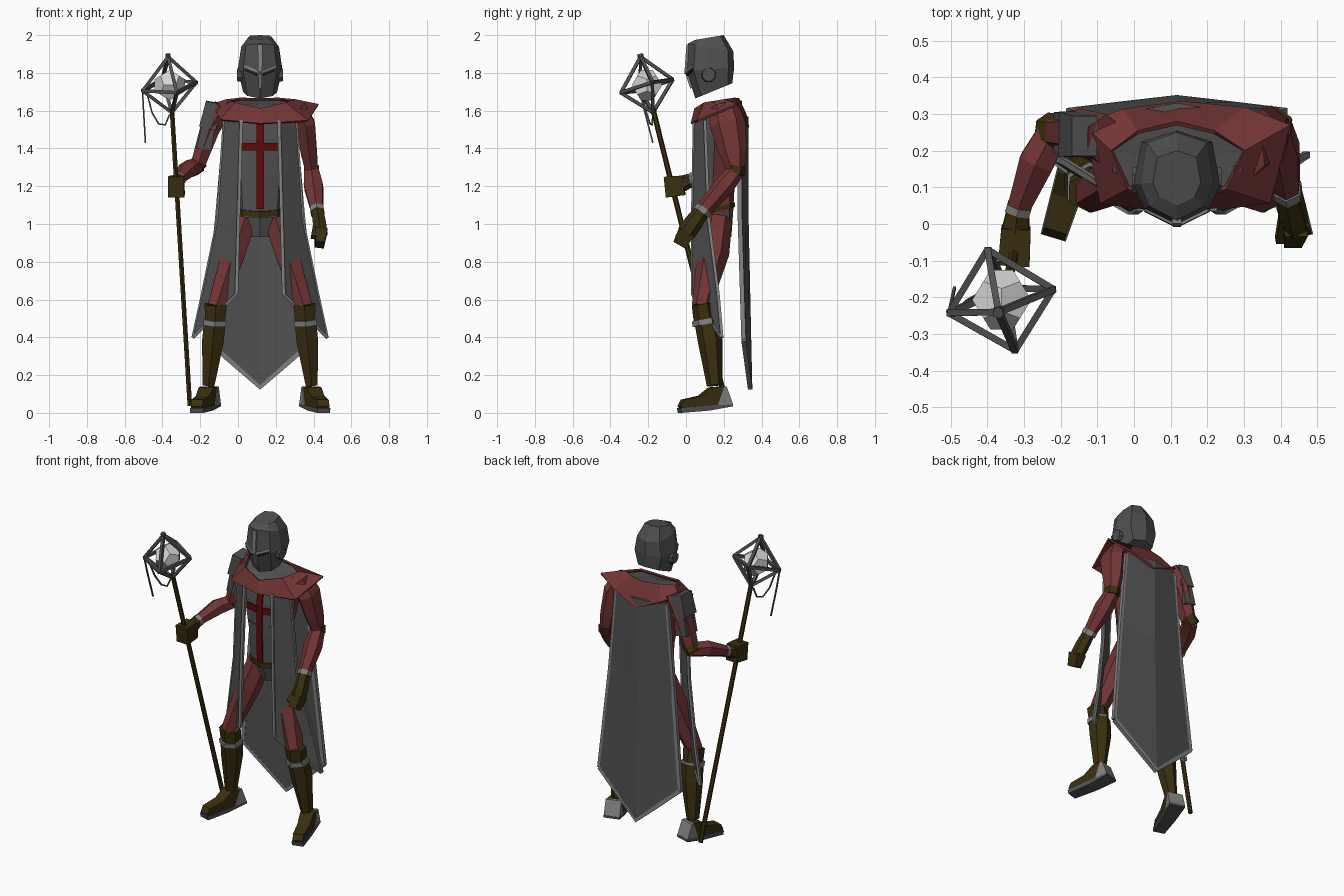
import bpy, bmesh, math
from mathutils import Vector

CX = 0.117  # body centre line


def material(name, r, g, b):
    m = bpy.data.materials.new(name)
    m.diffuse_color = (r, g, b, 1)
    return m


RED = material("red cloth", .17, .035, .035)
CROSS = material("dark red", .12, .003, .003)
GREY = material("charcoal cloth", .085, .085, .085)
STEEL = material("dark steel", .08, .08, .083)
TRIM = material("grey trim", .22, .22, .22)
LEATHER = material("brown leather", .042, .028, .005)
GEM = material("pale crystal", .68, .68, .68)
BLACK = material("dark slit", .01, .01, .01)


def mesh(name, verts, faces, mat, thick=0):
    me = bpy.data.meshes.new(name)
    me.from_pydata([tuple(v) for v in verts], [], faces)
    bm = bmesh.new()
    bm.from_mesh(me)
    bmesh.ops.recalc_face_normals(bm, faces=bm.faces)
    bm.to_mesh(me)
    bm.free()
    me.materials.append(mat)
    ob = bpy.data.objects.new(name, me)
    bpy.context.collection.objects.link(ob)
    if thick:
        s = ob.modifiers.new("thickness", 'SOLIDIFY')
        s.thickness, s.offset = thick, 0
    return ob


def loft(name, rings, mat, caps=True, closed=True, thick=0):
    n = len(rings[0])
    faces = [(r*n+i, r*n+(i+1) % n, (r+1)*n+(i+1) % n, (r+1)*n+i)
             for r in range(len(rings)-1) for i in range(n if closed else n-1)]
    if caps and closed:
        faces += [tuple(range(n)), tuple(range((len(rings)-1)*n, len(rings)*n))]
    return mesh(name, [p for r in rings for p in r], faces, mat, thick)


def limb(name, pts, mat, n=6):
    """Tube through (x, y, z, rx, ry) stations; four sides give a box section."""
    P = [Vector(p[:3]) for p in pts]
    t = (P[-1]-P[0]).normalized()
    ref = Vector((0, 1, 0)) if abs(t.y) < .8 else Vector((0, 0, 1))
    rings = []
    for i, p in enumerate(P):
        t = (P[min(i+1, len(P)-1)]-P[max(i-1, 0)]).normalized()
        u = ref.cross(t).normalized()
        v = t.cross(u)
        k = math.sqrt(2) if n == 4 else 1
        rings.append([p + u*pts[i][3]*k*math.cos(a) + v*pts[i][4]*k*math.sin(a)
                      for a in (2*math.pi*(j+.5)/n for j in range(n))])
    return loft(name, rings, mat)


def rod(name, pts, r, mat, n=4):
    return limb(name, [(*p, r, r) for p in pts], mat, n)


def ring8(zf, zb, hw, yf, yb):
    """Eight-sided body section with a front ridge, tilted from zf to zb."""
    half = [(0, 0), (.75, .16), (1, .42), (.82, .88), (0, 1)]
    pts = half + [(-x, y) for x, y in half[3:0:-1]]
    return [(CX+x*hw, yf+y*(yb-yf), zf+y*(zb-zf)) for x, y in pts]


# Helmet with ridge, brow bars, eye slits and side discs
loft("helmet", [ring8(1.665, 1.745, .09, .05, .245), ring8(1.81, 1.83, .118, 0, .255),
                ring8(1.955, 1.915, .1, .01, .25), ring8(1.975, 2.0, .065, .05, .2)], STEEL)
limb("visor_ridge", [(CX, .03, 1.72, .008, .008), (CX, 0, 1.81, .011, .008),
                     (CX, .008, 1.95, .013, .006)], TRIM, 4)
for s in (-1, 1):
    rod("brow_bar", [(CX, -.002, 1.80), (CX+s*.085, .04, 1.835)], .007, TRIM)
    rod("eye_slit", [(CX+s*.02, .006, 1.79), (CX+s*.08, .037, 1.817)], .005, BLACK)
    limb("ear_disc", [(CX+s*.09, .12, 1.79, .042, .042), (CX+s*.122, .12, 1.79, .036, .036)], STEEL, 8)

# Collar mantle and inner lining
outer = [(.12, .03, 1.53), (.37, .06, 1.545), (.425, .27, 1.63), (.3, .315, 1.58),
         (.13, .33, 1.51), (-.03, .31, 1.58), (-.135, .27, 1.63), (-.09, .06, 1.55)]
inner = [(.118, .05, 1.61), (.25, .1, 1.64), (.3, .2, 1.655), (.22, .25, 1.665),
         (.117, .275, 1.665), (.01, .25, 1.665), (-.06, .2, 1.655), (-.015, .1, 1.64)]
loft("collar", [outer, inner], RED, caps=False, thick=.012)
mesh("collar_lining", [(x, y, z-.012) for x, y, z in inner] + [(CX, .16, 1.635)],
     [(i, (i+1) % 8, 8) for i in range(8)], GREY)
for s in (-1, 1):
    rod("clasp", [(CX+s*.165, .155, 1.62), (CX+s*.165, .15, 1.645)], .012, STEEL, 6)

# Torso: grey tunic front, red sides
torso = loft("torso", [ring8(1.03, 1.07, .12, .07, .25), ring8(1.25, 1.25, .135, .06, .26),
                       ring8(1.45, 1.45, .18, .06, .28), ring8(1.6, 1.62, .19, .085, .27)], RED)
torso.data.materials.append(GREY)
for p in torso.data.polygons:
    p.material_index = int(p.normal.y < -.5)
loft("belt", [ring8(1.035, 1.09, .125, .062, .258), ring8(1.065, 1.115, .127, .06, .26)], LEATHER)
loft("hips", [ring8(.93, .93, .07, .12, .24), ring8(1.05, 1.07, .118, .085, .25)], GREY)
limb("cross_upright", [(CX, .06, 1.08, .02, .004), (CX, .054, 1.25, .02, .004),
                       (CX, .054, 1.45, .02, .004), (CX, .064, 1.53, .02, .004)], CROSS, 4)
for s in (-1, 1):
    limb("cross_arm", [(CX, .056, 1.41, .02, .004), (CX+s*.105, .08, 1.41, .02, .004)], CROSS, 4)
    limb("tunic_seam", [(CX, .058, 1.3, .005, .004), (CX+s*.1, .088, 1.31, .005, .004)], STEEL, 4)

# Back cape with pointed hem
cols = (-1, -.5, 0, .5, 1)
cape = [[(CX+c*hw, y+.035*(1-abs(c)), z+(1-abs(c))*drop) for c in cols]
        for hw, y, z, drop in ((.18, .285, 1.57, 0), (.225, .285, 1.05, 0), (.29, .305, .39, -.255))]
loft("cape", cape, GREY, closed=False, thick=.022)
rod("cape_hem", cape[2], .012, TRIM)
for c in (0, 4):
    rod("cape_edge", [r[c] for r in cape], .012, TRIM)

for s in (-1, 1):
    # Front cloth panels with piped edges
    def m(d, y, z):
        return (CX+s*d, y, z)
    inn = [m(.1, .045, 1.55), m(.115, .035, 1.02), m(.125, .035, .63), m(.17, .06, .585)]
    out = [m(.19, .1, 1.55), m(.225, .12, 1.02), m(.305, .17, .63), m(.355, .19, .4)]
    mesh("front_panel", inn+out, [(0, 1, 5, 4), (1, 2, 6, 5), (2, 3, 7, 6)], GREY, .012)
    rod("panel_inner_trim", inn, .009, TRIM)
    rod("panel_hem_trim", [inn[3], out[3]], .009, TRIM)
    rod("panel_outer_trim", out, .008, TRIM)

    # Legs and tall boots
    limb("thigh", [m(.08, .175, 1.03)+(.07, .07), m(.14, .145, .85)+(.072, .085),
                   m(.235, .08, .56)+(.05, .05)], RED)
    limb("boot_cuff", [m(.235, .085, .575)+(.068, .055), m(.238, .1, .49)+(.06, .06)], LEATHER)
    limb("boot_band", [m(.238, .1, .495)+(.07, .07), m(.24, .105, .465)+(.07, .07)], TRIM)
    limb("boot_shaft", [m(.24, .11, .48)+(.066, .065), m(.25, .128, .38)+(.066, .065),
                        m(.273, .152, .145)+(.036, .042)], LEATHER)

    # Feet: extruded side profiles pointing outward
    def foot(name, prof, w, mat):
        d, side = Vector((s*.29, -.957, 0)), Vector((.957, s*.29, 0))
        base = Vector(m(.255, .235, 0))
        return loft(name, [[base+d*t+side*k*(w-.05*t)+Vector((0, 0, z)) for t, z in prof]
                           for k in (-1, 1)], mat)
    foot("shoe", [(.02, .05), (.045, .14), (.11, .135), (.17, .09), (.265, .07),
                  (.283, .035), (.27, .02), (.12, .03)], .046, LEATHER)
    foot("heel_guard", [(0, .045), (.035, .14), (.05, .14), (.085, .04)], .05, TRIM)
    foot("sole", [(0, .035), (.0, .05), (.12, .04), (.285, .025), (.28, 0), (.13, .012)], .05, STEEL)

# Arm holding the staff
limb("staff_upper_arm", [(-.08, .23, 1.62, .06, .07), (-.15, .25, 1.5, .06, .065),
                         (-.21, .25, 1.32, .045, .05)], RED)
limb("staff_elbow", [(-.2, .25, 1.335, .05, .05), (-.24, .26, 1.29, .045, .045)], LEATHER)
limb("staff_forearm", [(-.215, .265, 1.305, .045, .045), (-.265, .17, 1.29, .055, .05),
                       (-.318, .035, 1.235, .034, .034)], RED)
limb("staff_wrist_band", [(-.312, .05, 1.24, .039, .039), (-.318, .03, 1.233, .039, .039)], TRIM)
limb("staff_glove", [(-.317, .035, 1.235, .035, .035), (-.325, -.03, 1.21, .045, .045)], LEATHER)
limb("staff_fist", [(-.322, -.01, 1.205, .04, .052), (-.328, -.11, 1.195, .043, .055)], LEATHER, 4)
limb("shoulder_plate_top", [(-.135, .24, 1.645, .035, .055), (-.16, .245, 1.51, .046, .062)], STEEL, 4)
limb("shoulder_plate_low", [(-.155, .245, 1.53, .035, .055), (-.18, .25, 1.395, .04, .056)], STEEL, 4)

# Hanging arm
limb("free_upper_arm", [(.31, .2, 1.62, .055, .08), (.355, .22, 1.53, .06, .095),
                        (.375, .25, 1.38, .05, .075), (.39, .265, 1.28, .038, .045)], RED)
limb("free_elbow", [(.388, .268, 1.305, .046, .05), (.392, .262, 1.26, .046, .048)], LEATHER)
limb("free_forearm", [(.39, .265, 1.28, .044, .045), (.4, .2, 1.2, .058, .055),
                      (.42, .085, 1.065, .036, .042)], RED)
limb("free_wrist_band", [(.418, .098, 1.083, .042, .047), (.421, .08, 1.06, .042, .047)], TRIM)
limb("free_glove", [(.42, .085, 1.07, .035, .042), (.432, .035, 1.0, .04, .05),
                    (.44, .0, .95, .038, .05)], LEATHER)
limb("free_fingers", [(.44, .005, .96, .032, .045), (.432, -.035, .89, .024, .035)], LEATHER, 4)
rod("free_thumb", [(.41, .02, .99), (.4, -.045, .93)], .014, LEATHER)

# Staff with crystal in an open octahedral cage
rod("staff_pole", [(-.255, .215, .04), (-.35, -.175, 1.61)], .014, LEATHER, 6)
top, bot = (-.37, -.24, 1.885), (-.35, -.175, 1.59)
belt = [(-.505, -.243, 1.705), (-.324, -.345, 1.695), (-.22, -.178, 1.75), (-.4, -.07, 1.765)]
for i, p in enumerate(belt):
    for q in (top, bot, belt[(i+1) % 4]):
        rod("cage_strut", [p, q], .009, STEEL)
rod("cage_tip", [(-.368, -.235, 1.865), (-.371, -.243, 1.9)], .016, STEEL, 6)

# Crystal: hull of the twelve-sided solid's corners
g = (1+math.sqrt(5))/2
corners = [(x, y, z) for x in (-1, 1) for y in (-1, 1) for z in (-1, 1)]
for a in (-1/g, 1/g):
    for b in (-g, g):
        corners += [(0, a, b), (a, b, 0), (b, 0, a)]
bm = bmesh.new()
for c in corners:
    bm.verts.new(Vector(c)*.05 + Vector((-.361, -.207, 1.735)))
bmesh.ops.convex_hull(bm, input=bm.verts)
bmesh.ops.dissolve_limit(bm, angle_limit=.05, verts=bm.verts, edges=bm.edges)
crystal = mesh("crystal", [], [], GEM)
bm.to_mesh(crystal.data)
bm.free()

# Loose chains on the cage
rod("hanging_chain", [(-.505, -.243, 1.70), (-.5, -.22, 1.6), (-.49, -.175, 1.43)], .004, STEEL)
rod("looped_chain", [(-.48, -.235, 1.685), (-.455, -.21, 1.59), (-.42, -.19, 1.53),
                     (-.385, -.18, 1.525), (-.362, -.175, 1.58)], .004, STEEL)
